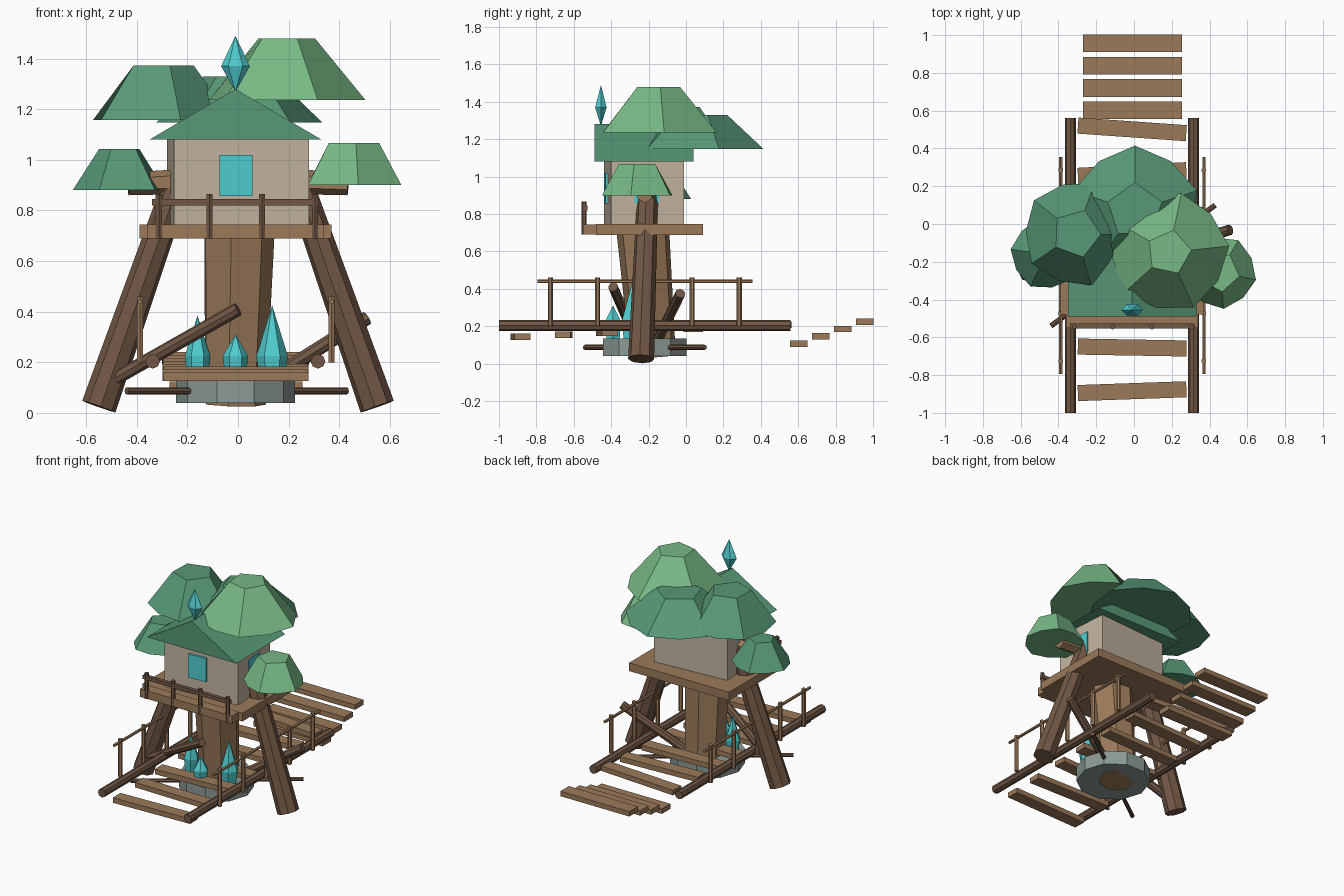
import bpy, bmesh, math
from mathutils import Vector, Matrix

if "Cube" in bpy.data.objects:
    bpy.data.objects.remove(bpy.data.objects["Cube"])


def material(name, r, g, b):
    lin = [((c / 255 + 0.055) / 1.055) ** 2.4 for c in (r, g, b)]
    m = bpy.data.materials.new(name)
    m.diffuse_color = (*lin, 1)
    m.use_nodes = True
    m.node_tree.nodes["Principled BSDF"].inputs["Base Color"].default_value = m.diffuse_color
    return m


PLANK = material("plank wood", 155, 122, 90)
DARK = material("dark log", 113, 87, 69)
WALL = material("plaster wall", 194, 181, 160)
STONE = material("grey stone", 140, 155, 150)
LIGHT = material("light leaf", 120, 186, 134)
GREEN = material("deep leaf", 88, 153, 120)
CYAN = material("cyan crystal", 80, 205, 207)


def finish(name, bm, mat):
    bmesh.ops.recalc_face_normals(bm, faces=bm.faces)
    me = bpy.data.meshes.new(name)
    bm.to_mesh(me)
    bm.free()
    me.materials.append(mat)
    ob = bpy.data.objects.new(name, me)
    bpy.context.collection.objects.link(ob)
    return ob


def box(name, centre, size, mat, turn=0.0):
    bm = bmesh.new()
    bmesh.ops.create_cube(bm, size=1)
    m = Matrix.Translation(centre) @ Matrix.Rotation(math.radians(turn), 4, 'Z')
    bm.transform(m @ Matrix.Diagonal((*size, 1)))
    return finish(name, bm, mat)


def log(name, a, b, r1, r2, mat, sides=8):
    a, b = Vector(a), Vector(b)
    d = b - a
    bm = bmesh.new()
    bmesh.ops.create_cone(bm, cap_ends=True, segments=sides, radius1=r1,
                          radius2=r2, depth=d.length)
    rot = d.to_track_quat('Z', 'Y').to_matrix().to_4x4()
    bm.transform(Matrix.Translation((a + b) / 2) @ rot)
    return finish(name, bm, mat)


def loft(name, x, y, rings, mat, sides=6, sy=1.0, turn=0.0):
    """Stack of (radius, z) rings; a zero radius closes to a point."""
    bm = bmesh.new()
    loops = []
    for r, z in rings:
        loops.append([bm.verts.new((x + r * math.cos(turn + math.tau * i / sides),
                                    y + sy * r * math.sin(turn + math.tau * i / sides), z))
                      for i in range(sides)])
    for lo, hi in zip(loops, loops[1:]):
        for i in range(sides):
            j = (i + 1) % sides
            bm.faces.new((lo[i], lo[j], hi[j], hi[i]))
    bm.faces.new(loops[0])
    bm.faces.new(loops[-1])
    bmesh.ops.remove_doubles(bm, verts=bm.verts, dist=1e-5)
    return finish(name, bm, mat)


def foliage(name, x, y, z0, z1, r, rt, mat, turn):
    """Faceted crown: five-sided top over a ten-sided rim."""
    bm = bmesh.new()
    t = math.radians(turn)
    rim = [bm.verts.new((x + k * math.cos(t + a), y + k * math.sin(t + a), z0))
           for i in range(10) for a, k in [(math.pi * i / 5, r * (0.94 if i % 2 else 1))]]
    top = [bm.verts.new((x + rt * math.cos(t + a), y + rt * math.sin(t + a), z1))
           for i in range(5) for a in [math.tau * i / 5]]
    for i in range(5):
        j = (i + 1) % 5
        bm.faces.new((rim[2 * i], rim[2 * i + 1], rim[2 * j], top[j], top[i]))
    bm.faces.new(top)
    bm.faces.new(rim)
    return finish(name, bm, mat)


# Stone footing, trunk and slanted legs
loft("stone_base", -0.01, -0.22, [(0.235, 0.04), (0.235, 0.135)], STONE, sides=10)
log("trunk", (-0.015, -0.175, 0.035), (0, -0.23, 0.72), 0.125, 0.145, PLANK, 7)
for s, side in ((-1, "left"), (1, "right")):
    log(f"leg_{side}", (s * 0.55, -0.24, 0.025), (s * 0.24, -0.205, 0.91), 0.07, 0.056, DARK)
    log(f"branch_{side}", (s * 0.2, -0.21, 0.915), (s * 0.435, -0.22, 0.905), 0.05, 0.045, PLANK, 6)

# Diagonal braces and the ground bar
log("brace_left", (-0.565, -0.25, 0.09), (0, -0.39, 0.41), 0.027, 0.027, DARK)
log("brace_right", (0.12, -0.15, 0.13), (0.51, -0.03, 0.375), 0.028, 0.028, DARK)
log("ground_bar", (-0.44, -0.54, 0.087), (0.43, 0.1, 0.087), 0.014, 0.014, DARK)

# Deck with front balcony
box("deck", (-0.01, -0.195, 0.717), (0.76, 0.57, 0.057), PLANK)
box("balcony_board", (-0.01, -0.515, 0.717), (0.7, 0.07, 0.055), PLANK)
for x in (-0.313, -0.113, 0.095, 0.305):
    log("balcony_post", (x, -0.545, 0.69), (x, -0.545, 0.866), 0.014, 0.014, DARK, 6)
box("balcony_rail", (-0.01, -0.54, 0.832), (0.66, 0.025, 0.025), DARK)

# Cabin, slightly turned, with front and side panes
TURN = 4.0
box("cabin", (0, -0.225, 0.913), (0.535, 0.39, 0.336), WALL, TURN)
box("front_window", (-0.008, -0.425, 0.938), (0.13, 0.02, 0.162), CYAN, TURN)
box("side_window", (0.268, -0.21, 0.935), (0.012, 0.13, 0.15), CYAN, TURN)

# Gable roof
bm = bmesh.new()
ends = [[bm.verts.new((x, y, z)) for x, z in ((-0.35, 1.08), (0.33, 1.08), (-0.01, 1.28))]
        for y in (-0.49, 0.04)]
bm.faces.new(ends[0])
bm.faces.new(ends[1])
for i in range(3):
    j = (i + 1) % 3
    bm.faces.new((ends[0][i], ends[0][j], ends[1][j], ends[1][i]))
finish("roof", bm, GREEN)

# Tree crowns
foliage("crown_right", 0.185, -0.15, 1.237, 1.48, 0.32, 0.12, LIGHT, 78)
foliage("crown_left", -0.305, -0.05, 1.158, 1.373, 0.285, 0.13, GREEN, 70)
foliage("crown_back", 0.005, 0.07, 1.147, 1.33, 0.345, 0.15, GREEN, 90)
foliage("side_crown_left", -0.465, -0.16, 0.88, 1.043, 0.19, 0.085, GREEN, 100)
foliage("side_crown_right", 0.455, -0.255, 0.9, 1.067, 0.195, 0.105, LIGHT, 60)

# Crystals
loft("roof_crystal", -0.01, -0.455, [(0, 1.27), (0.057, 1.37), (0, 1.49)], CYAN, 6, 0.62)
for x, y, r, top in ((0.135, -0.29, 0.062, 0.425), (-0.01, -0.39, 0.05, 0.31),
                     (-0.16, -0.28, 0.05, 0.385)):
    loft("ground_crystal", x, y, [(r * 0.8, 0.13), (r, 0.225), (0, top)], CYAN, 6)

# Footbridge beams, guard rails and posts
for bx, rx in ((-0.337, -0.388), (0.316, 0.37)):
    log("bridge_beam", (bx, -1, 0.204), (bx, 0.56, 0.204), 0.029, 0.029, DARK)
    log("guard_rail", (rx, -0.795, 0.44), (rx, 0.355, 0.44), 0.01, 0.01, PLANK, 6)
    for i in range(5):
        y = -0.725 + 0.2525 * i
        log("guard_post", (rx, y, 0.2), (rx, y, 0.46), 0.014, 0.014, PLANK, 6)

# Bridge planks laid slightly askew
for i, turn in enumerate((2, -1, 3, -2, 2, 3, -4)):
    box("bridge_plank", (-0.01, -0.885 + 0.231 * i, 0.143 + 0.011 * i),
        (0.575, 0.085, 0.035), PLANK, turn)

# Rising back steps
for i in range(4):
    box("back_step", (-0.008, 0.602 + 0.118 * i, 0.107 + 0.039 * i),
        (0.525, 0.093, 0.034), PLANK)
